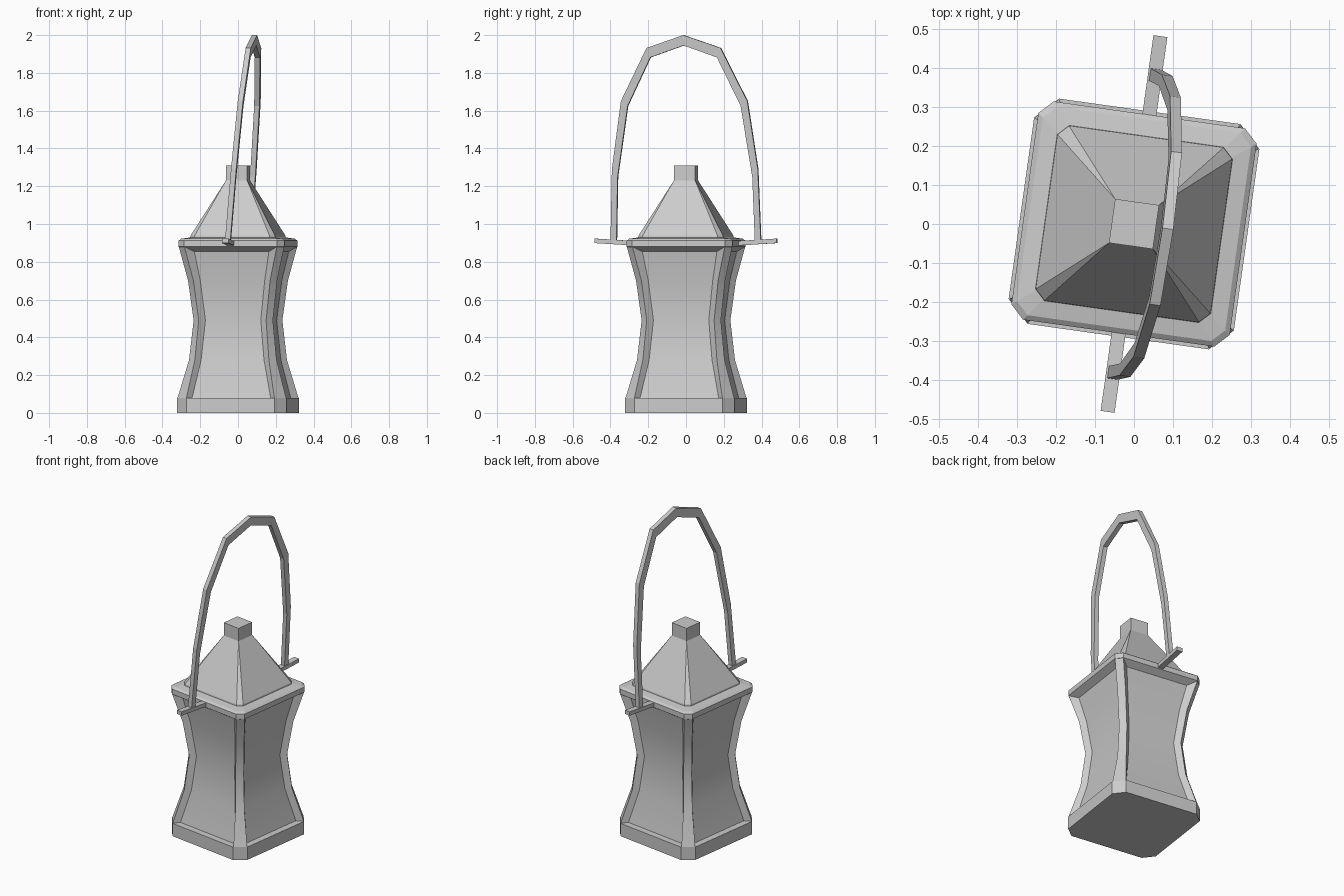
import bpy, bmesh, math

if "Cube" in bpy.data.objects:
    bpy.data.objects.remove(bpy.data.objects["Cube"])

TURN = math.radians(-8)


def loft(name, rings, smooth=False):
    """Skin a list of equal-length point rings and cap both ends."""
    bm = bmesh.new()
    vs = [[bm.verts.new(p) for p in r] for r in rings]
    n = len(vs[0])
    for a, b in zip(vs, vs[1:]):
        for i in range(n):
            j = (i + 1) % n
            bm.faces.new((a[i], a[j], b[j], b[i]))
    bm.faces.new(vs[0])
    bm.faces.new(vs[-1])
    bmesh.ops.remove_doubles(bm, verts=bm.verts, dist=1e-5)
    bmesh.ops.recalc_face_normals(bm, faces=bm.faces)
    me = bpy.data.meshes.new(name)
    bm.to_mesh(me)
    bm.free()
    ob = bpy.data.objects.new(name, me)
    bpy.context.collection.objects.link(ob)
    ob.rotation_euler[2] = TURN
    if smooth:
        bpy.context.view_layer.objects.active = ob
        ob.select_set(True)
        bpy.ops.object.shade_smooth_by_angle(angle=math.radians(25))
        ob.select_set(False)
    return ob


def four(corner, z):
    """Repeat one corner's points (x, y) around the four corners."""
    pts = []
    for k in range(4):
        c, s = [(1, 0), (0, 1), (-1, 0), (0, -1)][k]
        pts += [(x * c - y * s, x * s + y * c, z) for x, y in corner]
    return pts


def octo(h, e, z):
    """Chamfered square: half size h, chamfer starts at e."""
    return four([(h, e), (e, h)], z)


# Base plinth
loft("base", [octo(.292, .235, 0), octo(.292, .235, .08)])

# Waisted body: chamfered corner posts with recessed panels between
# (z, post half size, chamfer start, panel depth, panel half width)
rows = [(.08, .290, .235, .252, .210),
        (.28, .234, .198, .206, .168),
        (.49, .212, .180, .186, .148),
        (.70, .238, .205, .210, .172),
        (.885, .283, .248, .250, .205)]
loft("body", [four([(d, w), (h, e), (e, h), (w, d)], z)
              for z, h, e, d, w in rows], smooth=True)

# Rim with sloped underside
loft("rim", [octo(.240, .215, .852), octo(.283, .248, .88),
             octo(.283, .248, .912), octo(.270, .238, .922),
             octo(.220, .200, .93)])

# Pyramid roof and square finial
loft("roof", [octo(.228, .200, .925), octo(.226, .200, .938),
              octo(.057, .057, 1.23), octo(.057, .057, 1.31)])

# Side lugs, rising slightly outward
for side, name in ((-1, "front_lug"), (1, "back_lug")):
    loft(name, [[(x, side * y, z + dz) for x, dz in
                 ((-.018, -.012), (.018, -.012), (.018, .012), (-.018, .012))]
                for y, z in ((.26, .897), (.487, .911))])

# Carrying handle: half outline mirrored, leaning to one side
outer = [(.402, .90), (.390, 1.29), (.338, 1.65), (.198, 1.932), (0, 2.0)]
inner = [(.370, .90), (.360, 1.25), (.302, 1.625), (.178, 1.882), (0, 1.945)]


def both(path):
    return [(-y, z) for y, z in path] + path[-2::-1]


def lean(dx, y, z):
    return (dx + .08 * (z - .9), y, z)


loft("handle", [[lean(-.014, *o), lean(.014, *o), lean(.014, *i), lean(-.014, *i)]
                for o, i in zip(both(outer), both(inner))])
